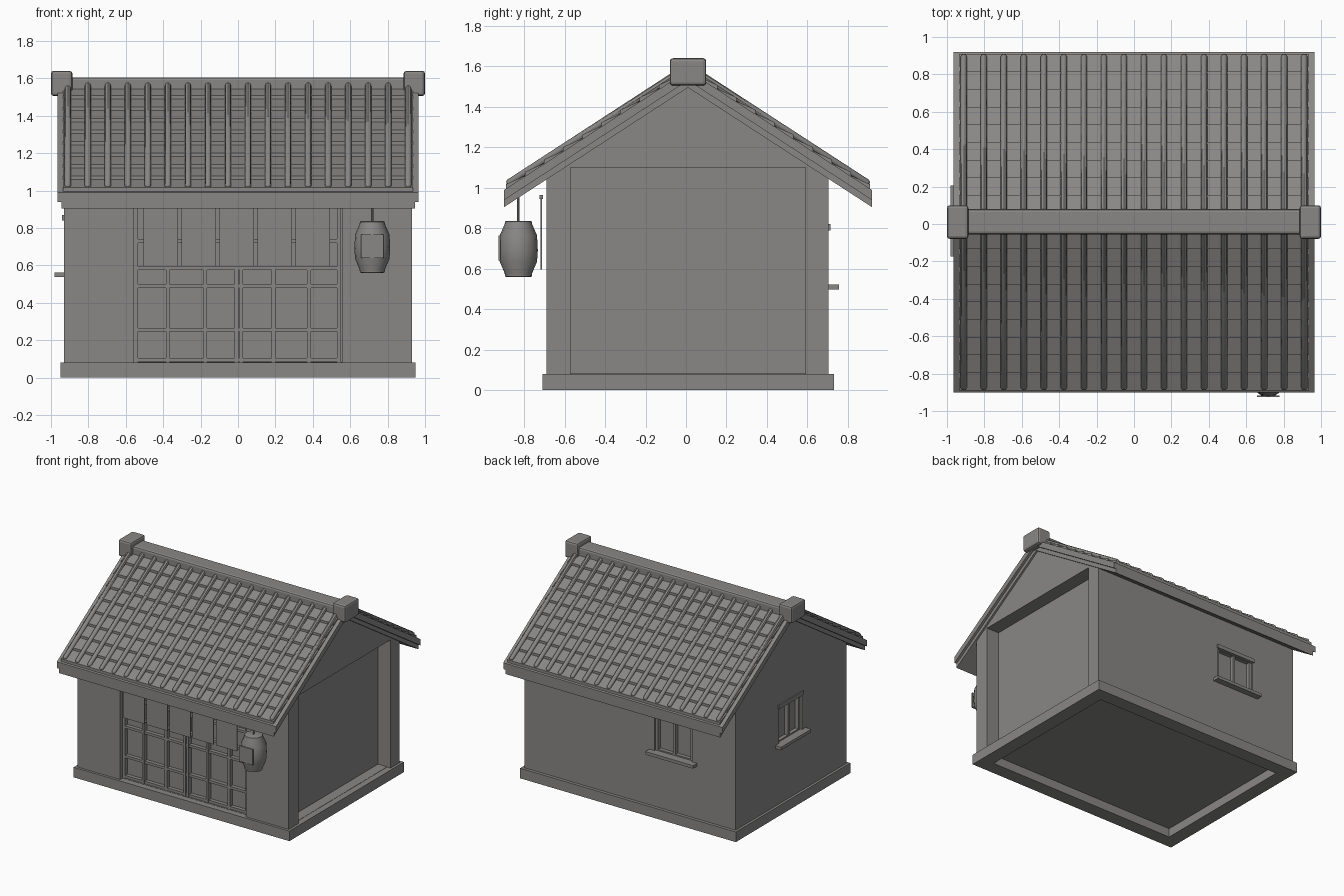
import bpy, bmesh, math
from mathutils import Matrix, Vector

if "Cube" in bpy.data.objects:
    bpy.data.objects.remove(bpy.data.objects["Cube"])

GREY = bpy.data.materials.new("warm_grey")
GREY.use_nodes = True
GREY.diffuse_color = (0.25, 0.245, 0.24, 1)
GREY.node_tree.nodes["Principled BSDF"].inputs["Base Color"].default_value = GREY.diffuse_color


def finish(name, bm, bevel=0, smooth=False):
    bmesh.ops.recalc_face_normals(bm, faces=bm.faces)
    mesh = bpy.data.meshes.new(name)
    bm.to_mesh(mesh)
    bm.free()
    mesh.materials.append(GREY)
    ob = bpy.data.objects.new(name, mesh)
    bpy.context.collection.objects.link(ob)
    if bevel:
        mod = ob.modifiers.new("Bevel", "BEVEL")
        mod.width, mod.segments = bevel, 2
    if smooth:
        bpy.ops.object.select_all(action="DESELECT")
        ob.select_set(True)
        bpy.context.view_layer.objects.active = ob
        bpy.ops.object.shade_smooth_by_angle(angle=math.radians(40))
    return ob


def boxes(name, spans, bevel=0):
    """Join boxes, each given as (x0, x1, y0, y1, z0, z1)."""
    bm = bmesh.new()
    for x0, x1, y0, y1, z0, z1 in spans:
        centre = Vector((x0 + x1, y0 + y1, z0 + z1)) / 2
        size = Matrix.Diagonal((x1 - x0, y1 - y0, z1 - z0, 1))
        bmesh.ops.create_cube(bm, size=1, matrix=Matrix.Translation(centre) @ size)
    return finish(name, bm, bevel)


def prism(name, profile, x0, x1):
    """Extrude a (y, z) profile along x."""
    bm = bmesh.new()
    face = bm.faces.new([bm.verts.new((x0, y, z)) for y, z in profile])
    ext = bmesh.ops.extrude_face_region(bm, geom=[face])
    moved = [v for v in ext["geom"] if isinstance(v, bmesh.types.BMVert)]
    bmesh.ops.translate(bm, verts=moved, vec=(x1 - x0, 0, 0))
    return finish(name, bm)


def lathe(name, profile, matrices, sides):
    """Turn a closed-end (radius, height) profile, placed by each matrix."""
    bm = bmesh.new()
    for m in matrices:
        rings = [[bm.verts.new(m @ Vector((r * math.cos(a), r * math.sin(a), h)))
                  for a in (math.tau * i / sides for i in range(sides))] for r, h in profile]
        for low, high in zip(rings, rings[1:]):
            for i in range(sides):
                j = (i + 1) % sides
                bm.faces.new((low[i], low[j], high[j], high[i]))
        bm.faces.new(rings[0])
        bm.faces.new(rings[-1])
    return finish(name, bm, smooth=True)


# Roof geometry: ridge line and slope
MID, PEAK, SLOPE, REACH = 0.01, 1.495, 0.65, 0.91


def roof_z(d, lift=0.0):
    return PEAK + lift - SLOPE * d


# Hollow base and floor
boxes("base_rim", [(-.95, .95, -.71, -.6, 0, .08), (-.95, .95, .62, .73, 0, .08),
                   (-.95, -.84, -.6, .62, 0, .08), (.84, .95, -.6, .62, 0, .08)])
boxes("floor", [(-.9, .9, -.66, .68, .07, .082)])

# Front wall with a wide doorway, and its sloped top
boxes("front_wall", [(-.93, -.555, -.69, -.57, .08, .95), (.555, .93, -.69, -.57, .08, .95)])
prism("front_wall_top", [(-.69, .95), (-.57, .95), (-.57, roof_z(.58)), (-.69, roof_z(.7))], -.93, .93)

# Back wall and side wall around their windows
BX0, BX1, BZ0, BZ1 = -.545, -.215, .51, .81
boxes("back_wall", [(-.93, BX0, .59, .705, .08, .95), (BX1, .93, .59, .705, .08, .95),
                    (BX0, BX1, .59, .705, .08, BZ0), (BX0, BX1, .59, .705, BZ1, .95)])
prism("back_wall_top", [(.59, .95), (.705, .95), (.705, roof_z(.695)), (.59, roof_z(.58))], -.93, .93)
SY0, SY1, SZ0, SZ1 = -.13, .16, .55, .86
boxes("right_wall", [(-.93, -.82, -.57, SY0, .08, 1.1), (-.93, -.82, SY1, .59, .08, 1.1),
                     (-.93, -.82, SY0, SY1, .08, SZ0), (-.93, -.82, SY0, SY1, SZ1, 1.1)])
boxes("left_recessed_wall", [(.77, .82, -.57, .59, .08, 1.1)])

# Gables
gable = [(-.57, 1.1), (.59, 1.1), (.59, roof_z(.58)), (MID, PEAK), (-.57, roof_z(.58))]
prism("left_gable", gable, .77, .93)
prism("right_gable", gable, -.93, -.77)


# Windows: built in a wall plane, u along the wall, depth towards the inside
def window(name, u0, u1, z0, z1, place):
    t, mid = .022, (u0 + u1) / 2
    frame = [(u0, u0 + t, z0, z1), (u1 - t, u1, z0, z1), (mid - t / 2, mid + t / 2, z0, z1),
             (u0, u1, z0, z0 + t), (u0, u1, z1 - t, z1)]
    boxes(name + "_frame", [place(a, b, .015, .05) + (c, d) for a, b, c, d in frame])
    boxes(name + "_glass", [place(u0, u1, .045, .055) + (z0, z1)])
    boxes(name + "_sill", [place(u0 - .045, u1 + .045, -.05, .02) + (z0 - .012, z0 + .012)])
    boxes(name + "_lintel", [place(u0 - .01, u1 + .01, -.01, .02) + (z1 - .02, z1 + .01)])


window("back_window", BX0, BX1, BZ0, BZ1, lambda a, b, c, d: (a, b, .705 - d, .705 - c))
window("side_window", SY0, SY1, SZ0, SZ1, lambda a, b, c, d: (-.93 + c, -.93 + d, a, b))

# Lattice sliding doors
boxes("door_panel", [(-.56, .56, -.625, -.61, .08, .95)])
uprights = [-.545, -.375, -.175, -.008, .018, .19, .38, .54]
rails = [.095, .255, .49, .585, .73, .93]
boxes("door_lattice", [(x - .01, x + .01, -.66, -.62, .08, .95) for x in uprights]
      + [(-.55, .55, -.655, -.62, z - .01, z + .01) for z in rails])

# Split door curtain on a rod
boxes("door_curtain", [(-.505 + .203 * i, -.32 + .203 * i, -.718, -.712, .595, .95) for i in range(5)])
boxes("curtain_rod", [(-.54, .54, -.724, -.706, .945, .965)])


# Roof layers
def roof_layer(name, low, high, half):
    prism(name, [(MID - REACH, roof_z(REACH, low)), (MID, PEAK + low), (MID + REACH, roof_z(REACH, low)),
                 (MID + REACH, roof_z(REACH, high)), (MID, PEAK + high), (MID - REACH, roof_z(REACH, high))],
          -half, half)


roof_layer("roof_underlay", 0, .035, .945)
roof_layer("roof_deck", .035, .085, .965)

# Stepped tile courses and round ribs on both slopes
ROWS, TOP = 9, .05
step = (REACH - .01 - TOP) / ROWS
for label, side in (("front", -1), ("back", 1)):
    profile = [(TOP, roof_z(TOP, .08))]
    for i in range(ROWS):
        near = TOP + i * step
        profile += [(near, roof_z(near, .088)), (near + step, roof_z(near + step, .107))]
    profile.append((REACH - .01, roof_z(REACH - .01, .08)))
    prism(label + "_tiles", [(MID + side * d, z) for d, z in profile], -.935, .935)
    along = Vector((0, side, -SLOPE)).normalized().to_track_quat("Z", "X").to_matrix().to_4x4()
    spots = [Matrix.Translation((-.91 + i * 1.82 / 17, MID + side * .04, roof_z(.04, .105))) @ along
             for i in range(18)]
    length = .855 * math.hypot(1, SLOPE)
    lathe(label + "_tile_ribs", [(.017, 0), (.017, length - .012), (.012, length - .004), (.005, length)],
          spots, 8)

# Ridge beam and end blocks
boxes("ridge_beam", [(-.92, .92, -.055, .08, 1.5, 1.605)], bevel=.015)
for label, s in (("left", 1), ("right", -1)):
    x0, x1 = sorted((s * .885, s))
    boxes(label + "_ridge_block", [(x0, x1, -.08, .1, 1.505, 1.64)], bevel=.015)

# Hanging lantern with a front plate
lathe("lantern", [(.06, .56), (.066, .562), (.068, .578), (.092, .635), (.096, .69), (.092, .765),
                  (.068, .82), (.066, .833), (.06, .836)], [Matrix.Translation((.718, -.828, 0))], 16)
lathe("lantern_hanger", [(.006, .83), (.006, 1.0)], [Matrix.Translation((.718, -.828, 0))], 8)
boxes("lantern_plate", [(.658, .778, -.926, -.917, .64, .765)])
